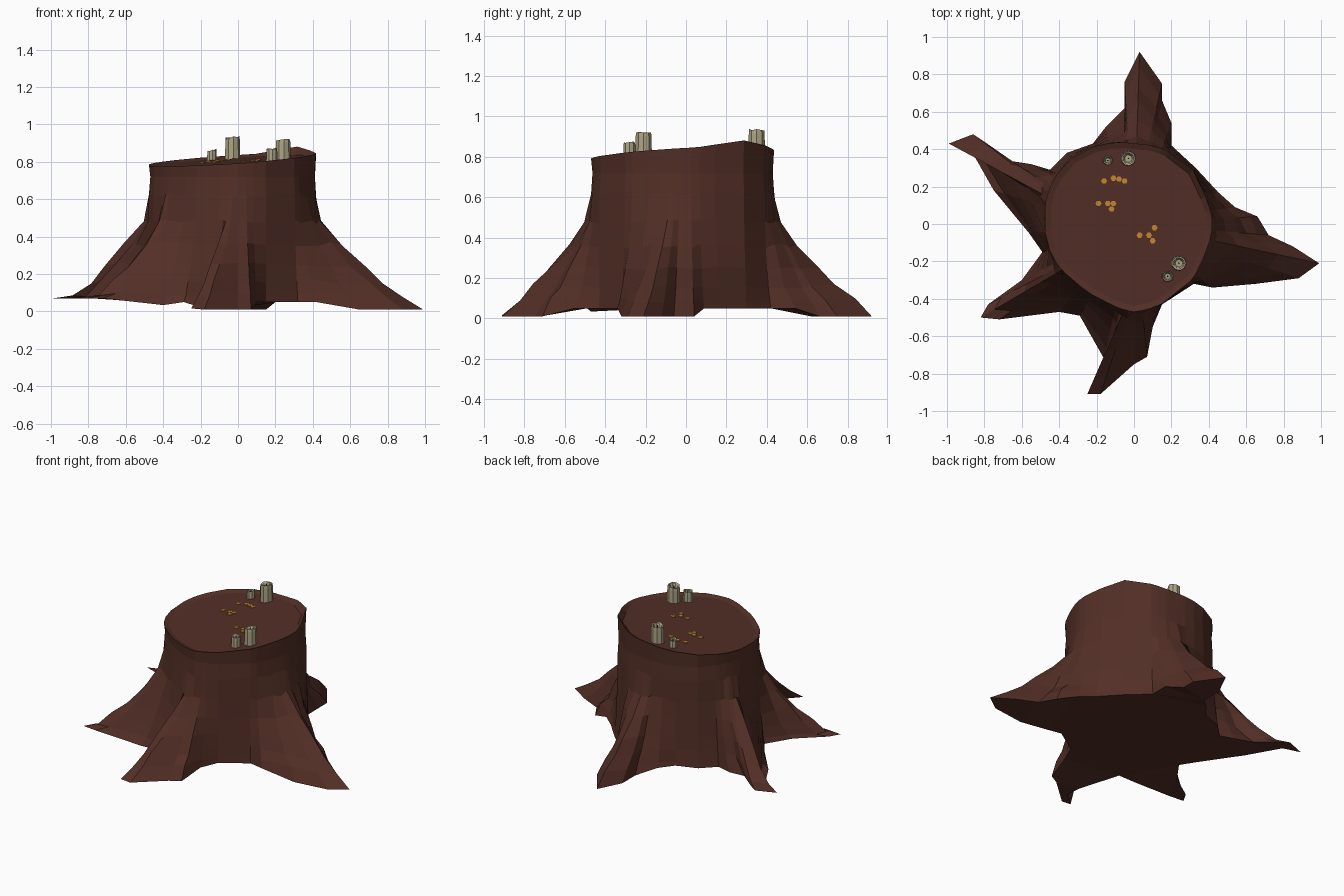
import bpy, bmesh, random
from math import atan2, cos, sin, degrees, radians, hypot, pi

random.seed(4)
cube = bpy.data.objects.get("Cube")
if cube:
    bpy.data.objects.remove(cube)


def material(name, colour):
    mat = bpy.data.materials.new(name)
    mat.use_nodes = True
    mat.diffuse_color = (*colour, 1)
    bsdf = mat.node_tree.nodes["Principled BSDF"]
    bsdf.inputs["Base Color"].default_value = (*colour, 1)
    bsdf.inputs["Roughness"].default_value = 0.9
    return mat


bark = material("brown bark", (0.085, 0.028, 0.019))
wax = material("pale wax", (0.42, 0.37, 0.23))
wick_dark = material("dark wick", (0.03, 0.025, 0.02))
gold = material("gold", (0.55, 0.24, 0.03))


def loft(name, rings, mat):
    """Skin a stack of equal-length rings and close both ends."""
    bm = bmesh.new()
    loops = [[bm.verts.new(p) for p in ring] for ring in rings]
    for a, b in zip(loops, loops[1:]):
        for i in range(len(a)):
            j = (i + 1) % len(a)
            bm.faces.new((a[i], a[j], b[j], b[i]))
    caps = [bm.faces.new(loops[0][::-1]), bm.faces.new(loops[-1])]
    bmesh.ops.triangulate(bm, faces=caps)
    bmesh.ops.recalc_face_normals(bm, faces=bm.faces)
    mesh = bpy.data.meshes.new(name)
    bm.to_mesh(mesh)
    bm.free()
    mesh.materials.append(mat)
    obj = bpy.data.objects.new(name, mesh)
    bpy.context.collection.objects.link(obj)
    return obj


def circle(x, y, z, r, sides, tilt=0.0, jag=0.0):
    angles = [2 * pi * i / sides for i in range(sides)]
    return [(x + r * cos(a), y + r * sin(a),
             z + tilt * cos(a) + random.uniform(-jag, jag)) for a in angles]


# Ground outline of the five roots, counter-clockwise from the left root
outline = [
    (.99, -.21), (.85, -.12), (.72, -.06), (.66, .04), (.54, .09), (.45, .17),
    (.33, .3), (.2, .42), (.2, .54), (.15, .66), (.15, .75), (.03, .92),
    (-.05, .76), (-.05, .62), (-.15, .52), (-.22, .43), (-.36, .38),
    (-.45, .29), (-.55, .32), (-.68, .34), (-.8, .44), (-.86, .48),
    (-.99, .43), (-.88, .41), (-.75, .18), (-.56, -.05), (-.49, -.15),
    (-.6, -.3), (-.78, -.43), (-.82, -.5), (-.72, -.51), (-.4, -.47),
    (-.29, -.49), (-.16, -.72), (-.15, -.82), (-.25, -.91), (-.18, -.91),
    (0, -.75), (.07, -.71), (.1, -.55), (.15, -.43), (.32, -.32),
    (.42, -.34), (.65, -.32), (.88, -.29)]
# Trunk radius at sixteen even compass steps
trunk = [.42, .41, .43, .43, .43, .46, .49, .49,
         .48, .47, .44, .44, .47, .45, .43, .41]
# Flare of the roots: height and share of the way out to the ground outline
flare = [(.09, .82), (.16, .63), (.25, .45), (.36, .24), (.48, .06), (.62, 0)]


def trunk_radius(angle):
    step = (angle % 360) / 22.5
    i = int(step)
    t = step - i
    return trunk[i % 16] * (1 - t) + trunk[(i + 1) % 16] * t


def top_height(x, y):
    return .815 + .07 * x + .05 * y


def ground_height(x, y):
    z = .01 + .06 * max(0, min(1, (-x - .2) / .5)) * (hypot(x, y) > .5)
    return max(z, .05) if hypot(x, y) < .6 else z


# Angles on the trunk for each outline point, kept in order
angles = []
for x, y in outline:
    a = degrees(atan2(y, x))
    if angles:
        if a < angles[0]:
            a += 360
        a = max(a, angles[-1] + 3)
    angles.append(a)
core = [(trunk_radius(a) * cos(radians(a)), trunk_radius(a) * sin(radians(a)))
        for a in angles]

# Stump with roots
rings = [[(x, y, ground_height(x, y)) for x, y in outline]]
for height, out in flare:
    ring = []
    for (cx, cy), (bx, by) in zip(core, outline):
        f = out + random.uniform(-.03, .03) * (out > 0)
        z = height + random.uniform(-.012, .012)
        ring.append((cx + (bx - cx) * f, cy + (by - cy) * f, z))
    rings.append(ring)
rim, lip = [], []
for a, (x, y) in zip(angles, core):
    peak = .03 * max(0, 1 - abs(a - 42) / 35)
    z = top_height(x, y) + peak
    rim.append((x, y, z))
    lip.append((x * .93, y * .93, top_height(x * .93, y * .93) - .012))
rings += [[(x * .985, y * .985, .72) for x, y in core], rim, lip]
loft("stump", rings, bark)

# Candles with hollow melted tops and wicks
candles = [(-.03, .35, .04, .93), (-.14, .34, .026, .86),
           (.24, -.21, .04, .918), (.18, -.28, .03, .87)]
for n, (x, y, r, top) in enumerate(candles, 1):
    base = top_height(x, y) - .03
    loft(f"candle_{n}", [
        circle(x, y, base, r * 1.05, 9),
        circle(x, y, top - .02, r, 9, r * .15),
        circle(x, y, top, r * .95, 9, r * .15, .006),
        circle(x, y, top - .003, r * .75, 9, r * .15),
        circle(x, y, top - .025, r * .5, 9)], wax)
    loft(f"wick_{n}", [circle(x, y, top - .03, .004, 5),
                       circle(x, y, top - .002, .003, 5)], wick_dark)

# Scattered gold pieces in three groups
groups = [[(-.16, .23), (-.11, .245), (-.08, .24), (-.05, .23)],
          [(-.19, .11), (-.14, .11), (-.11, .11), (-.12, .08)],
          [(.03, -.06), (.08, -.06), (.11, -.02), (.1, -.09)]]
for g, group in enumerate(groups, 1):
    for n, (x, y) in enumerate(group, 1):
        z = top_height(x, y) - .012
        loft(f"coin_{g}_{n}", [circle(x, y, z - .004, .016, 6),
                               circle(x, y, z + .005, .016, 6)], gold)
